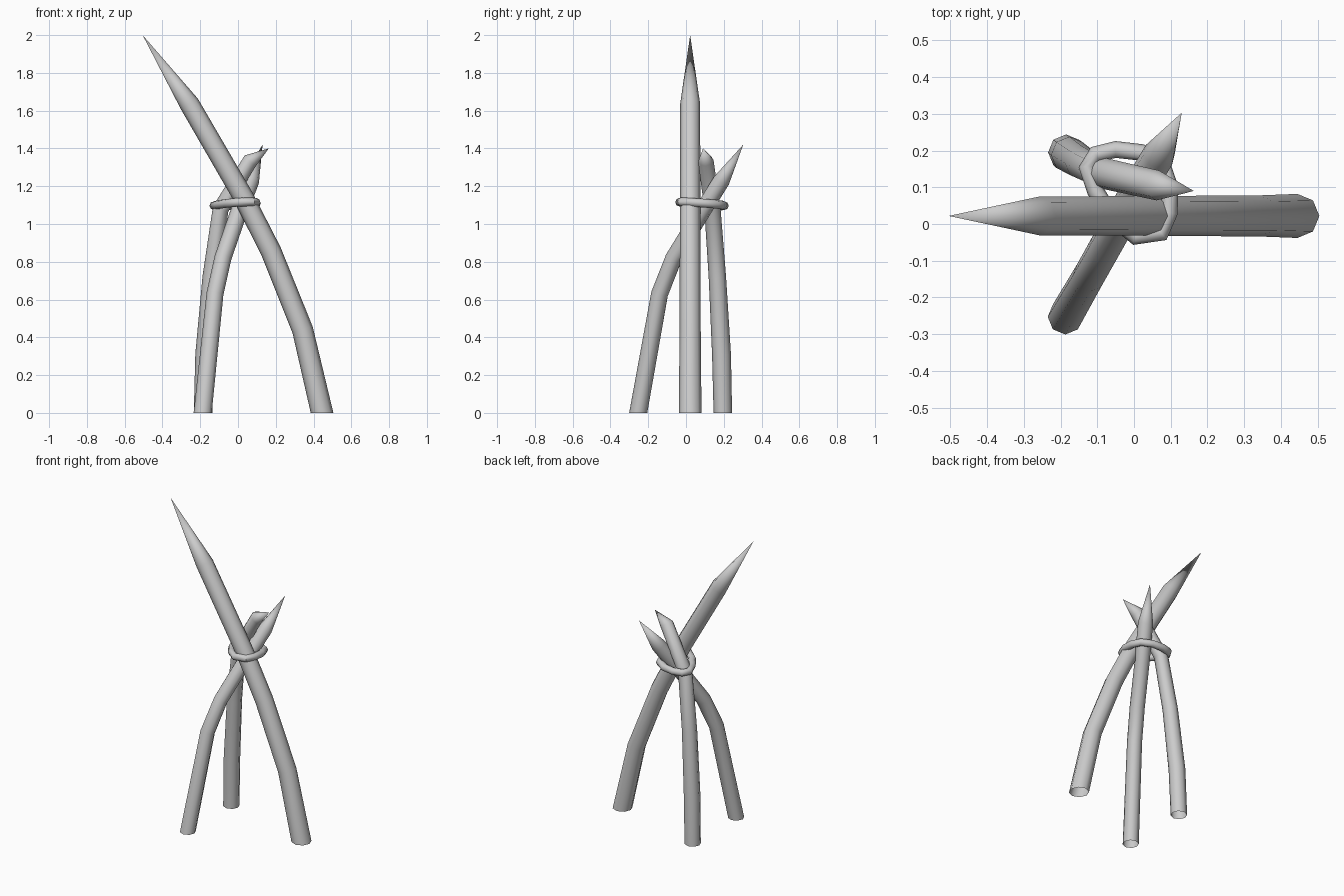
import bpy, math
from mathutils import Vector

if "Cube" in bpy.data.objects:
    bpy.data.objects.remove(bpy.data.objects["Cube"])


def sweep(name, path, radii, sides, closed=False):
    """Tube along a path; a radius of 0 at the end makes a pointed tip."""
    pts = [Vector(p) for p in path]
    n = len(pts)
    verts, rings = [], []
    for i, (p, r) in enumerate(zip(pts, radii)):
        if r == 0:
            rings.append([len(verts)])
            verts.append(p)
            continue
        if closed:
            t = pts[(i + 1) % n] - pts[i - 1]
            side = t.cross(Vector((0, 0, 1))).normalized()
        else:
            # the foot is cut level with the floor
            if i == 0:
                t = Vector((0, 0, 1))
            else:
                t = (pts[i + 1] - p).normalized() + (p - pts[i - 1]).normalized()
            side = Vector((0, 1, 0)).cross(t).normalized()
        up = t.normalized().cross(side)
        rings.append(list(range(len(verts), len(verts) + sides)))
        for k in range(sides):
            a = 2 * math.pi * k / sides
            verts.append(p + r * (math.cos(a) * side + math.sin(a) * up))
    faces = []
    for i in range(n if closed else n - 1):
        a, b = rings[i], rings[(i + 1) % n]
        for k in range(sides):
            m = (k + 1) % sides
            if len(b) == 1:
                faces.append((a[k], a[m], b[0]))
            else:
                faces.append((a[k], a[m], b[m], b[k]))
    mesh = bpy.data.meshes.new(name)
    mesh.from_pydata(verts, [], faces)
    obj = bpy.data.objects.new(name, mesh)
    bpy.context.collection.objects.link(obj)
    bpy.context.view_layer.objects.active = obj
    obj.select_set(True)
    bpy.ops.object.mode_set(mode='EDIT')
    bpy.ops.mesh.select_all(action='SELECT')
    bpy.ops.mesh.normals_make_consistent(inside=False)
    bpy.ops.object.mode_set(mode='OBJECT')
    bpy.ops.object.shade_smooth_by_angle(angle=math.radians(50))
    obj.select_set(False)
    return obj


# Long sharpened stake leaning left
sweep("long_stake",
      [(0.445, 0.022, 0), (0.342, 0.022, 0.44), (0.175, 0.022, 0.855),
       (0.03, 0.022, 1.14), (-0.257, 0.022, 1.635), (-0.505, 0.022, 2.0)],
      [0.06, 0.056, 0.055, 0.054, 0.053, 0], 8)

# Short stake from the front left, leaning back
sweep("front_stake",
      [(-0.187, -0.253, 0), (-0.122, -0.14, 0.63), (-0.08, -0.065, 0.82),
       (-0.004, 0.07, 1.04), (0.068, 0.188, 1.23), (0.13, 0.303, 1.42)],
      [0.048, 0.045, 0.045, 0.045, 0.045, 0], 8)

# Short stake from the back left, leaning right
sweep("back_stake",
      [(-0.185, 0.195, 0), (-0.176, 0.188, 0.31), (-0.142, 0.166, 0.72),
       (-0.092, 0.14, 1.08), (0.065, 0.105, 1.335), (0.163, 0.09, 1.40)],
      [0.049, 0.05, 0.046, 0.043, 0.041, 0], 8)

# Rope binding the three stakes
loop = [(-0.128, 0.155), (-0.105, 0.19), (-0.05, 0.203), (0.02, 0.195),
        (0.078, 0.16), (0.098, 0.10), (0.096, 0.03), (0.075, -0.025),
        (0.005, -0.035), (-0.06, 0.02), (-0.105, 0.09)]
sweep("rope_binding", [(x, y, 1.113 + 0.04 * x - 0.07 * y) for x, y in loop],
      [0.023] * len(loop), 8, closed=True)
